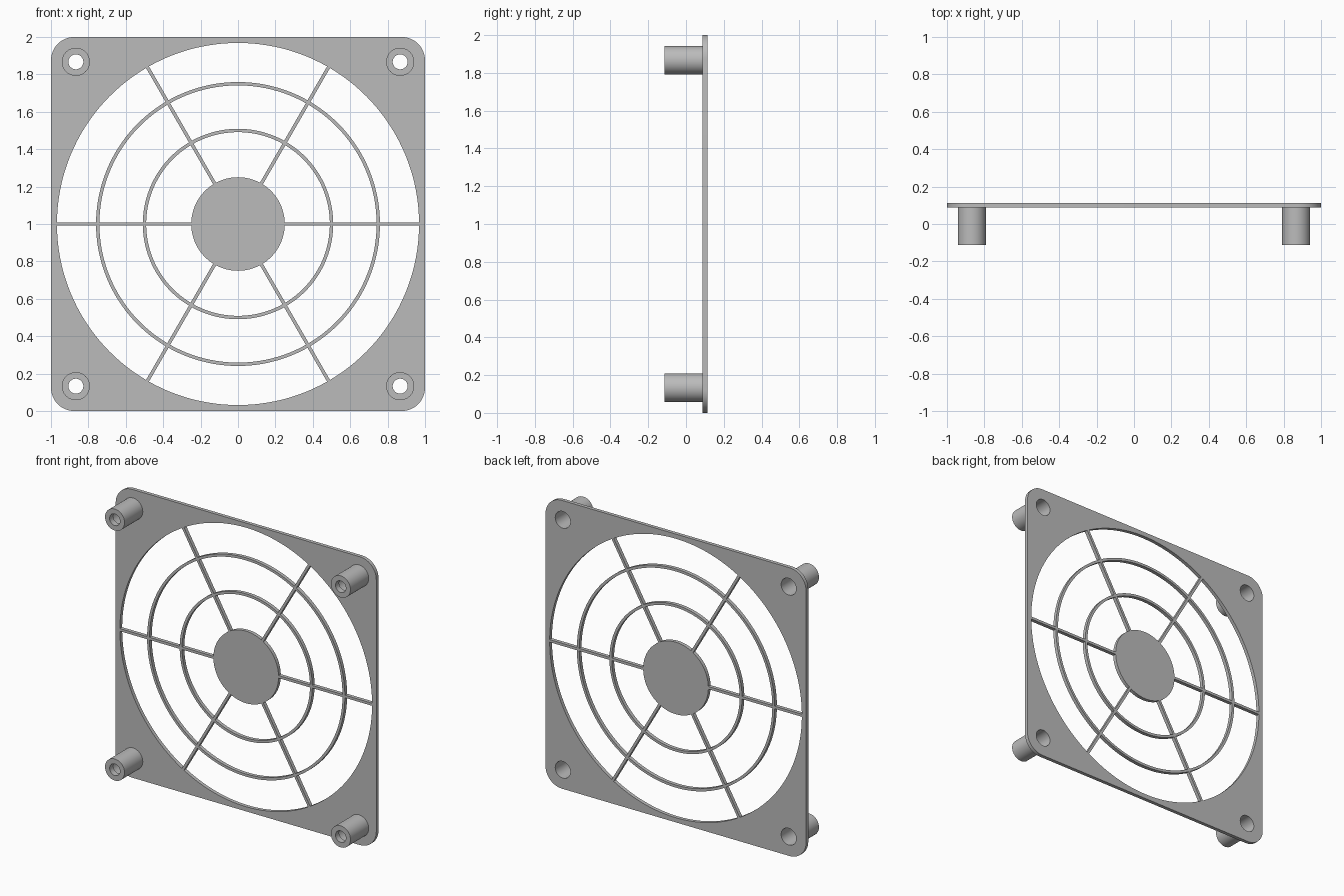
import bpy
import bmesh
from math import asin, cos, sin, pi, radians
from mathutils import Matrix

if "Cube" in bpy.data.objects:
    bpy.data.objects.remove(bpy.data.objects["Cube"], do_unlink=True)

# Main dimensions
FRONT, PLATE, BACK = -0.1125, 0.0875, 0.1125   # y of boss tips, plate front, plate back
CENTER_Z = 1.0
CORNER = 0.125                                 # corner rounding
HOLE_POS = 0.867                               # screw hole offset from centre
BOSS_R, SCREW_R, BORE_R = 0.075, 0.04, 0.058
LIP = 0.04                                     # floor left under the bore
SPOKES, HALF_RIB = 6, 0.009
BANDS = [(0.25, 0.5 - HALF_RIB),
         (0.5 + HALF_RIB, 0.75 - HALF_RIB),
         (0.75 + HALF_RIB, 0.968)]

grey = bpy.data.materials.new("grey plastic")
grey.use_nodes = True
grey.diffuse_color = (0.5, 0.5, 0.5, 1)
bsdf = next(n for n in grey.node_tree.nodes if n.type == 'BSDF_PRINCIPLED')
bsdf.inputs["Base Color"].default_value = grey.diffuse_color


def arc(cx, cz, r, a0, a1, steps):
    return [(cx + r * cos(a0 + (a1 - a0) * i / steps),
             cz + r * sin(a0 + (a1 - a0) * i / steps)) for i in range(steps + 1)]


def add_loop(bm, points):
    verts = [bm.verts.new((x, PLATE, z + CENTER_Z)) for x, z in points]
    return [bm.edges.new((v, verts[i - 1])) for i, v in enumerate(verts)]


def finish(name, bm):
    bmesh.ops.recalc_face_normals(bm, faces=bm.faces)
    mesh = bpy.data.meshes.new(name)
    bm.to_mesh(mesh)
    bm.free()
    mesh.materials.append(grey)
    obj = bpy.data.objects.new(name, mesh)
    bpy.context.collection.objects.link(obj)
    bpy.ops.object.select_all(action='DESELECT')
    obj.select_set(True)
    bpy.context.view_layer.objects.active = obj
    bpy.ops.object.shade_smooth_by_angle(angle=radians(30))
    return obj


CORNERS = [(1, 1, "top_left"), (-1, 1, "top_right"),
           (-1, -1, "bottom_right"), (1, -1, "bottom_left")]

# Grille plate: rounded square outline with openings between hub, rings and spokes
bm = bmesh.new()
outline, edges = [], []
for i, (sx, sz, _) in enumerate(CORNERS):
    c = 1 - CORNER
    outline += arc(sx * c, sz * c, CORNER, i * pi / 2, (i + 1) * pi / 2, 12)
    edges += add_loop(bm, arc(sx * HOLE_POS, sz * HOLE_POS, BORE_R, 0, 2 * pi, 48)[:-1])
edges += add_loop(bm, outline)
for k in range(SPOKES):
    start, end = 2 * pi * k / SPOKES, 2 * pi * (k + 1) / SPOKES
    for r0, r1 in BANDS:
        d0, d1 = asin(HALF_RIB / r0), asin(HALF_RIB / r1)
        edges += add_loop(bm, arc(0, 0, r1, start + d1, end - d1, 24)
                          + arc(0, 0, r0, end - d0, start + d0, 24))
bmesh.ops.triangle_fill(bm, edges=edges, use_beauty=True)
sheet = bmesh.ops.extrude_face_region(bm, geom=bm.faces[:], use_keep_orig=True)
bmesh.ops.translate(bm, vec=(0, BACK - PLATE, 0),
                    verts=[g for g in sheet["geom"] if isinstance(g, bmesh.types.BMVert)])
finish("grille_plate", bm)

# Screw bosses: turned sleeves with a narrow front hole and a wide bore from the back
PROFILE = [(BOSS_R, PLATE), (BOSS_R, FRONT), (SCREW_R, FRONT),
           (SCREW_R, FRONT + LIP), (BORE_R, FRONT + LIP), (BORE_R, PLATE)]
for sx, sz, corner in CORNERS:
    bm = bmesh.new()
    verts = [bm.verts.new((r, y, 0)) for r, y in PROFILE]
    rim = [bm.edges.new(pair) for pair in zip(verts, verts[1:])]
    bmesh.ops.spin(bm, geom=verts + rim, axis=(0, 1, 0), cent=(0, 0, 0),
                   angle=2 * pi, steps=48, use_merge=True)
    bmesh.ops.remove_doubles(bm, verts=bm.verts, dist=0.0001)
    bm.transform(Matrix.Translation((sx * HOLE_POS, 0, CENTER_Z + sz * HOLE_POS)))
    finish("screw_boss_" + corner, bm)
